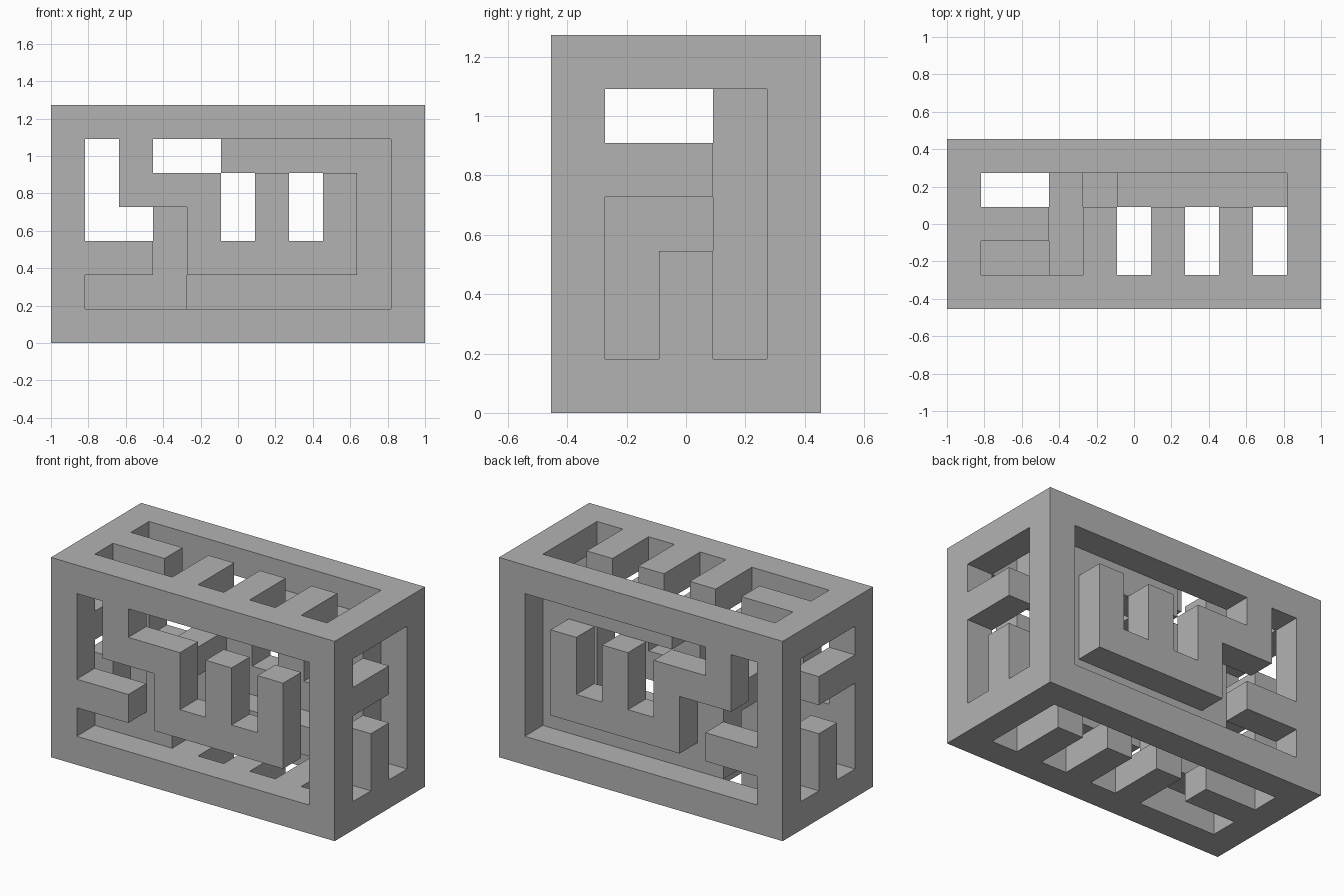
import bpy
import bmesh
from itertools import product
from mathutils import Vector

if "Cube" in bpy.data.objects:
    bpy.data.objects.remove(bpy.data.objects["Cube"], do_unlink=True)

SIZE = (11, 5, 7)          # cells along x, y, z
UNIT = 2 / SIZE[0]

grey = bpy.data.materials.new("plain grey")
grey.use_nodes = True
grey.diffuse_color = (0.45, 0.45, 0.45, 1)
grey.node_tree.nodes["Principled BSDF"].inputs["Base Color"].default_value = grey.diffuse_color


def bar(a, b):
    """All cells between two corner cells, both included."""
    return set(product(*(range(min(p, q), max(p, q) + 1) for p, q in zip(a, b))))


def build(name, cells):
    """Closed block solid: one quad per exposed cell side, flat areas merged."""
    bm = bmesh.new()
    corners = {}

    def vert(key):
        if key not in corners:
            x, y, z = key
            corners[key] = bm.verts.new(Vector((x - SIZE[0] / 2, y - SIZE[1] / 2, z)) * UNIT)
        return corners[key]

    for cell in sorted(cells):
        for axis, side in product(range(3), (0, 1)):
            near = list(cell)
            near[axis] += 2 * side - 1
            if tuple(near) in cells:
                continue
            u, v = (axis + 1) % 3, (axis + 2) % 3
            quad = []
            for du, dv in ((0, 0), (1, 0), (1, 1), (0, 1)):
                p = list(cell)
                p[axis] += side
                p[u] += du
                p[v] += dv
                quad.append(vert(tuple(p)))
            bm.faces.new(quad if side else quad[::-1])
    bmesh.ops.dissolve_limit(bm, angle_limit=0.01, verts=bm.verts[:], edges=bm.edges[:])
    mesh = bpy.data.meshes.new(name)
    bm.to_mesh(mesh)
    bm.free()
    mesh.materials.append(grey)
    obj = bpy.data.objects.new(name, mesh)
    bpy.context.collection.objects.link(obj)


# Outer frame: every cell on at least two sides of the box
cage = {c for c in product(*map(range, SIZE))
        if sum(i in (0, n - 1) for i, n in zip(c, SIZE)) >= 2}

# Maze walls, the same on both opposite panels
for y in (0, SIZE[1] - 1):
    cage |= bar((1, y, 2), (2, y, 2))            # short wall from the side
    cage |= bar((2, y, 4), (2, y, 5))            # wall hanging from the top
    cage |= bar((2, y, 4), (4, y, 4))
    cage |= bar((4, y, 2), (4, y, 4))
    cage |= bar((4, y, 2), (8, y, 2))
    for x in (6, 8):                             # upright prongs
        cage |= bar((x, y, 2), (x, y, 4))
for z in (0, SIZE[2] - 1):
    cage |= bar((1, 2, z), (2, 2, z))
    for x in (4, 6, 8):                          # prongs from the front edge
        cage |= bar((x, 1, z), (x, 2, z))
for x in (0, SIZE[0] - 1):
    cage |= bar((x, 1, 4), (x, 2, 4))
    cage |= bar((x, 2, 1), (x, 2, 2))
build("maze_cage", cage)

# Square rod that winds through the inside
turns = [(1, 1, 1), (3, 1, 1), (3, 1, 3), (3, 3, 3), (3, 3, 1), (9, 3, 1), (9, 3, 5), (5, 3, 5)]
path = set()
for a, b in zip(turns, turns[1:]):
    path |= bar(a, b)
build("inner_path", path)
